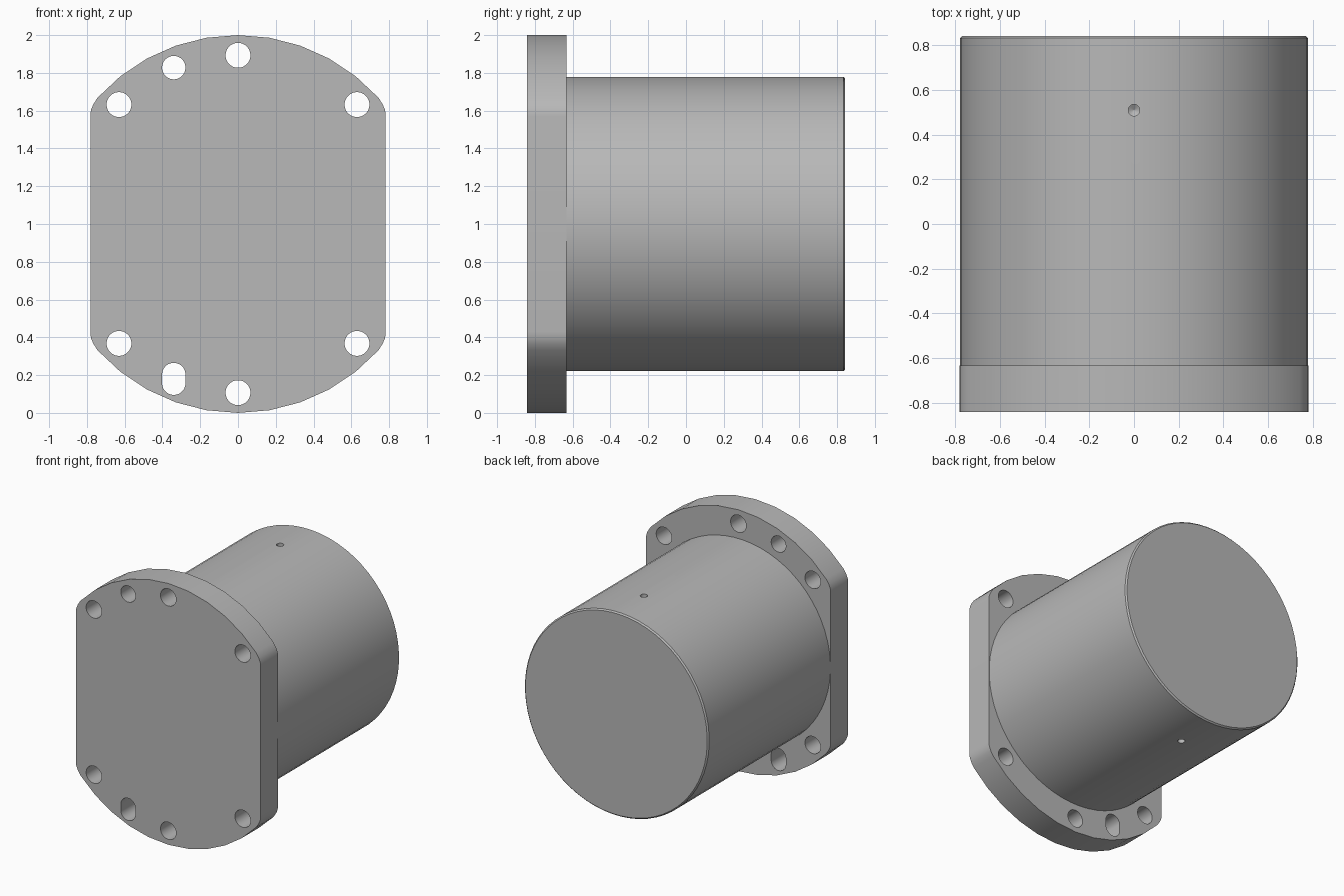
import bpy, bmesh
from math import sin, cos, pi, radians
from mathutils import Matrix, Vector

cube = bpy.data.objects.get("Cube")
if cube:
    bpy.data.objects.remove(cube, do_unlink=True)

grey = bpy.data.materials.new("plain_grey")
grey.use_nodes = True
colour = (0.48, 0.48, 0.48, 1)
grey.diffuse_color = colour
grey.node_tree.nodes["Principled BSDF"].inputs["Base Color"].default_value = colour

AXIS = 1.0          # height of the main axis
HALF_WIDTH = 0.782  # flats on the flange
FRONT, STEP, BACK = -0.843, -0.633, 0.843


def circle(r, n, cx=0, cz=0, stretch=0):
    """Closed outline in x, z; stretch pulls the halves apart into a slot."""
    pts = []
    for i in range(n):
        a = 2 * pi * (i + 0.5) / n
        z = r * sin(a)
        pts.append((cx + r * cos(a), cz + z + (stretch if z > 0 else -stretch)))
    return pts


def loft(bm, rings):
    """Skin a list of (outline, y) rings and cap both ends."""
    loops = [[bm.verts.new((x, y, z)) for x, z in pts] for pts, y in rings]
    n = len(loops[0])
    for a, b in zip(loops, loops[1:]):
        for i in range(n):
            j = (i + 1) % n
            bm.faces.new((a[i], a[j], b[j], b[i]))
    bm.faces.new(loops[0])
    bm.faces.new(loops[-1])


def finish(name, bm):
    bmesh.ops.recalc_face_normals(bm, faces=bm.faces[:])
    mesh = bpy.data.meshes.new(name)
    bm.to_mesh(mesh)
    bm.free()
    mesh.materials.append(grey)
    obj = bpy.data.objects.new(name, mesh)
    bpy.context.collection.objects.link(obj)
    return obj


def activate(obj):
    bpy.ops.object.select_all(action="DESELECT")
    obj.select_set(True)
    bpy.context.view_layer.objects.active = obj


def cut(obj, cutter):
    cutter.hide_render = True
    mod = obj.modifiers.new("holes", "BOOLEAN")
    mod.operation = "DIFFERENCE"
    mod.solver = "EXACT"
    mod.object = cutter
    activate(obj)
    bpy.ops.object.modifier_apply(modifier=mod.name)
    bpy.data.objects.remove(cutter, do_unlink=True)
    activate(obj)
    bpy.ops.object.shade_smooth_by_angle(angle=radians(30))


# Flange: round plate with two flats and softened corners
arc = [(sin(radians(9.6 * k)), cos(radians(9.6 * k))) for k in range(-5, 6)]
corner = [(0.766, 0.634), (0.779, 0.603), (HALF_WIDTH, 0.57)]
top = [(-x, z) for x, z in reversed(corner)] + arc + corner
outline = [(x, AXIS + z) for x, z in top]
outline += [(x, AXIS - z) for x, z in reversed(top)]
bm = bmesh.new()
loft(bm, [(outline, FRONT), (outline, STEP)])
flange = finish("flange", bm)

# Bolt holes, dowel hole and dowel slot
bolts = [(x, s * z) for s in (1, -1) for x, z in ((-0.63, 0.632), (0, 0.893), (0.63, 0.632))]
holes = [circle(0.066, 32, x, AXIS + z) for x, z in bolts]
holes.append(circle(0.062, 32, -0.34, AXIS + 0.828))
holes.append(circle(0.062, 32, -0.34, AXIS - 0.82, stretch=0.023))
bm = bmesh.new()
for pts in holes:
    loft(bm, [(pts, FRONT - 0.1), (pts, STEP + 0.1)])
cut(flange, finish("flange_hole_cutter", bm))

# Body: cylinder with a small chamfer at the back
R = 0.78
bm = bmesh.new()
loft(bm, [(circle(R, 64, 0, AXIS), STEP - 0.02),
          (circle(R, 64, 0, AXIS), BACK - 0.01),
          (circle(R - 0.01, 64, 0, AXIS), BACK)])
body = finish("body", bm)

# Small drilled holes with pointed ends, above and below
bm = bmesh.new()
for side in (1, -1):
    drill = bmesh.new()
    loft(drill, [(circle(0.002, 16), R - 0.165), (circle(0.026, 16), R - 0.15),
                 (circle(0.026, 16), R + 0.1)])
    drill.transform(Matrix.Translation(Vector((0, 0.51, AXIS)))
                    @ Matrix.Rotation(side * pi / 2, 4, "X"))
    part = bpy.data.meshes.new("drill")
    drill.to_mesh(part)
    drill.free()
    bm.from_mesh(part)
    bpy.data.meshes.remove(part)
cut(body, finish("drill_cutter", bm))
